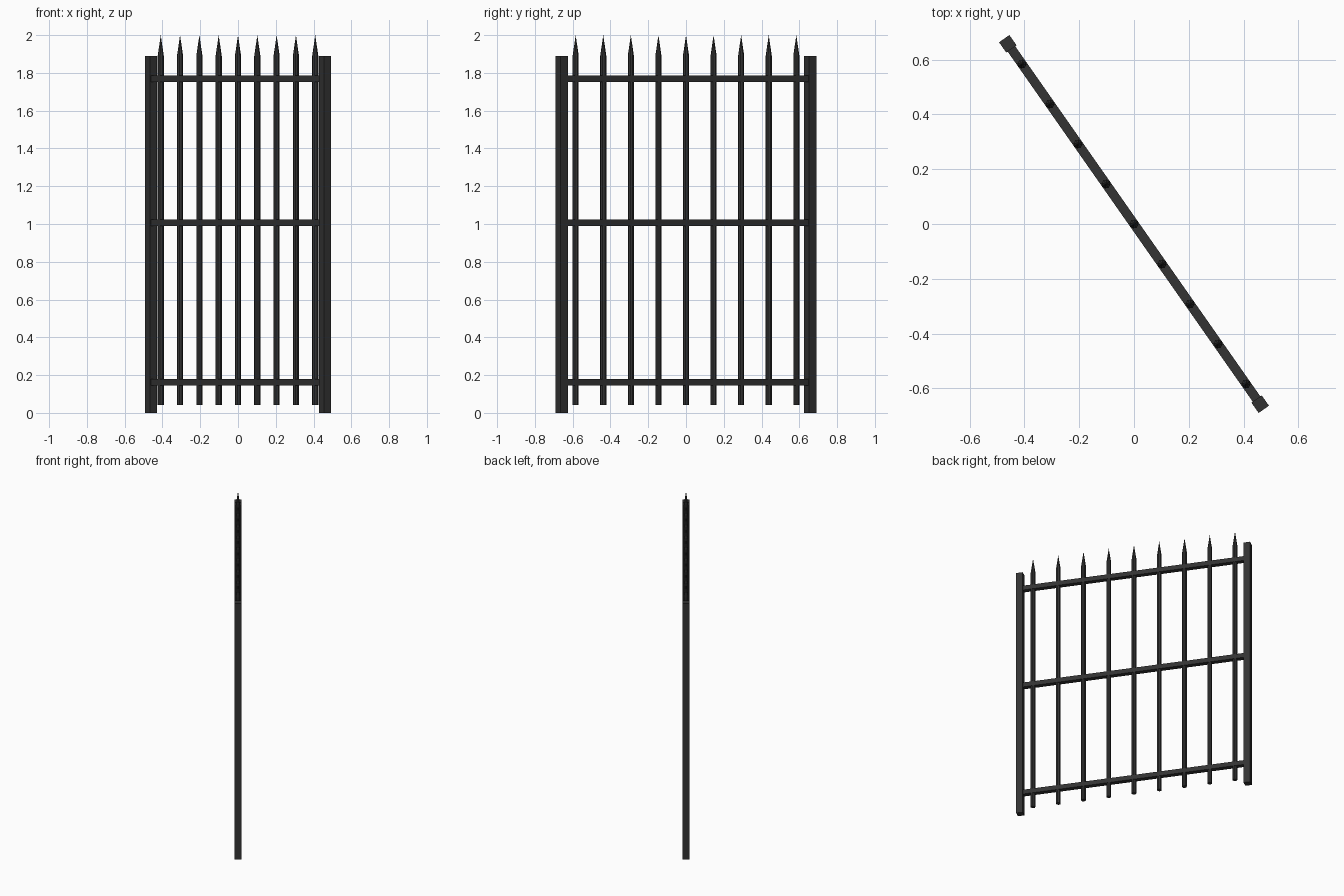
import bpy
import math
from mathutils import Matrix

if "Cube" in bpy.data.objects:
    bpy.data.objects.remove(bpy.data.objects["Cube"])

# The fence panel runs along local x, then is swung about z
SWING = Matrix.Rotation(math.radians(-55), 4, 'Z')
POST_X = 0.803
BAR_X = 0.713
BAR_COUNT = 9

iron = bpy.data.materials.new("dark_iron")
iron.diffuse_color = (0.033, 0.033, 0.033, 1)
iron.use_nodes = True
iron.node_tree.nodes["Principled BSDF"].inputs["Base Color"].default_value = iron.diffuse_color


def finish(name):
    ob = bpy.context.object
    ob.name = name
    ob.data.materials.append(iron)
    ob.matrix_world = SWING @ Matrix.Translation(ob.location)
    return ob


def box(name, size, centre):
    bpy.ops.mesh.primitive_cube_add(size=1, location=centre)
    bpy.context.object.data.transform(Matrix.Diagonal((*size, 1)))
    finish(name)


def round_bar(name, x, z0, z1, r0, r1):
    bpy.ops.mesh.primitive_cone_add(vertices=8, radius1=r0, radius2=r1,
                                    depth=z1 - z0, location=(x, 0, (z0 + z1) / 2))
    finish(name)


# Square end posts
for side, sx in (("left", -1), ("right", 1)):
    box(side + "_post", (0.046, 0.046, 1.89), (sx * POST_X, 0, 0.945))

# Horizontal rails
for name, z in (("bottom", 0.163), ("middle", 1.007), ("top", 1.77)):
    box(name + "_rail", (2 * POST_X, 0.034, 0.034), (0, 0, z))

# Upright bars with pointed tips
for i in range(BAR_COUNT):
    x = -BAR_X + 2 * BAR_X * i / (BAR_COUNT - 1)
    round_bar(f"bar_{i + 1}", x, 0.043, 1.89, 0.0165, 0.0165)
    round_bar(f"spike_{i + 1}", x, 1.89, 2.0, 0.0165, 0.0)
